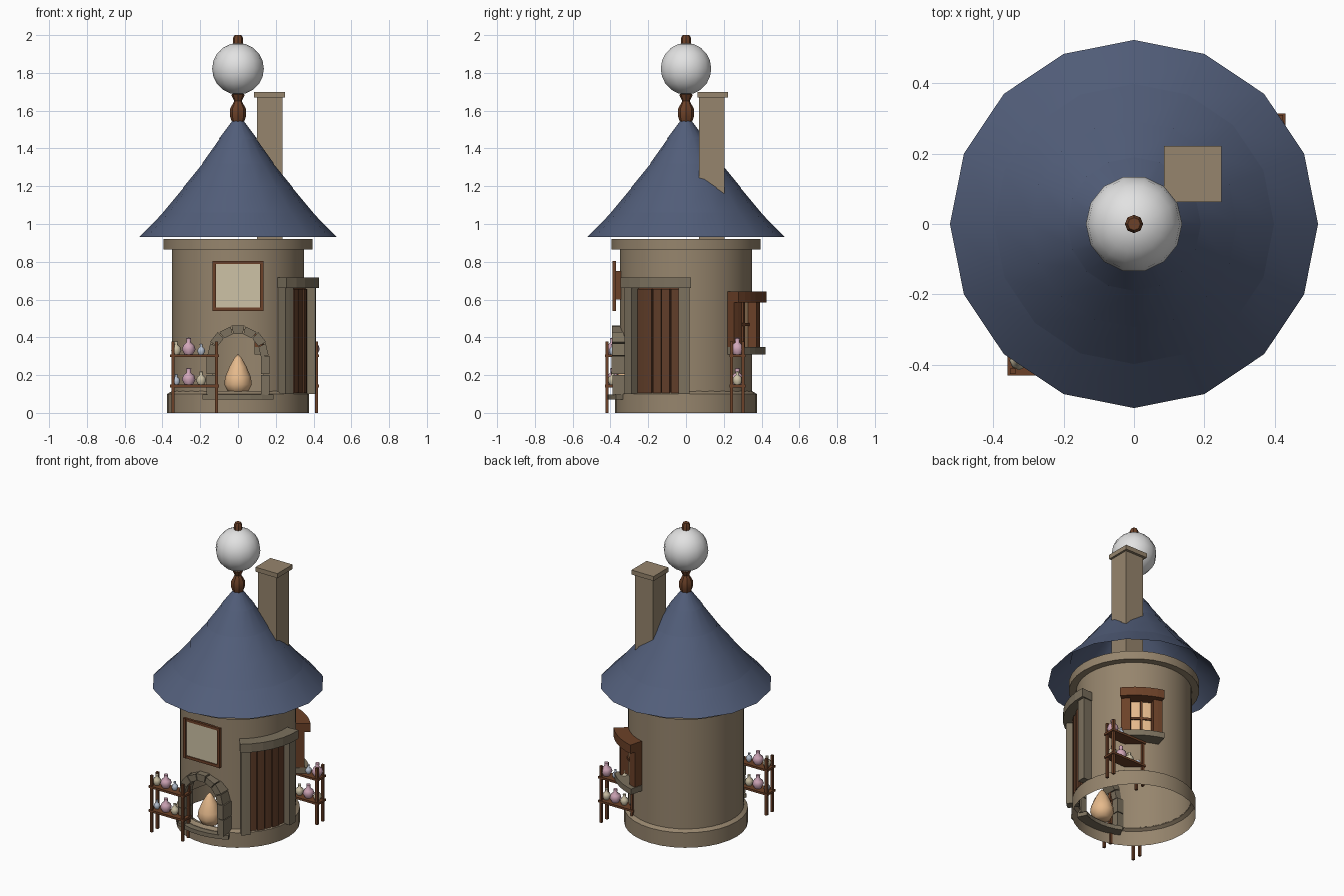
import bpy, bmesh, math
from math import sin, cos, pi, radians, hypot

if "Cube" in bpy.data.objects:
    bpy.data.objects.remove(bpy.data.objects["Cube"])


def material(name, r, g, b):
    lin = [((c / 255 + 0.055) / 1.055) ** 2.4 for c in (r, g, b)]
    m = bpy.data.materials.new(name)
    m.diffuse_color = (*lin, 1)
    m.use_nodes = True
    m.node_tree.nodes["Principled BSDF"].inputs["Base Color"].default_value = m.diffuse_color
    return m


WALL = material("plaster", 150, 133, 109)
ROOF = material("slate_blue", 82, 94, 122)
WOOD = material("red_brown_wood", 108, 65, 40)
DOOR = material("dark_wood", 96, 61, 41)
STONE = material("grey_stone", 124, 113, 94)
CREAM = material("cream", 205, 194, 166)
GLOW = material("peach_glow", 230, 186, 140)
WHITE = material("white", 226, 226, 226)
PINK = material("pink", 208, 166, 184)
BLUE = material("pale_blue", 184, 194, 210)


def finish(name, bm, mat, smooth=None):
    bmesh.ops.remove_doubles(bm, verts=bm.verts[:], dist=1e-5)
    bmesh.ops.recalc_face_normals(bm, faces=bm.faces[:])
    me = bpy.data.meshes.new(name)
    bm.to_mesh(me)
    bm.free()
    ob = bpy.data.objects.new(name, me)
    bpy.context.collection.objects.link(ob)
    me.materials.append(mat)
    if smooth:
        bpy.ops.object.select_all(action='DESELECT')
        ob.select_set(True)
        bpy.context.view_layer.objects.active = ob
        bpy.ops.object.shade_smooth_by_angle(angle=radians(smooth))
    return ob


def lathe(name, profile, sides, mat, smooth=50, loc=(0, 0, 0), skip=None):
    """Spin (radius, z) points about z; skip drops faces by their centre."""
    bm = bmesh.new()
    rings = [[bm.verts.new((loc[0] + r * cos(2 * pi * i / sides),
                            loc[1] + r * sin(2 * pi * i / sides), loc[2] + z))
              for i in range(sides)] for r, z in profile]
    for a, b in zip(rings, rings[1:]):
        for i in range(sides):
            j = (i + 1) % sides
            f = bm.faces.new((a[i], a[j], b[j], b[i]))
            if skip and skip(f.calc_center_median()):
                bm.faces.remove(f)
    return finish(name, bm, mat, smooth)


def prism(name, ring_a, ring_b, mat):
    """Join two matching outlines into a solid."""
    bm = bmesh.new()
    a = [bm.verts.new(p) for p in ring_a]
    b = [bm.verts.new(p) for p in ring_b]
    n = len(a)
    bm.faces.new(a)
    bm.faces.new(b)
    for i in range(n):
        bm.faces.new((a[i], a[(i + 1) % n], b[(i + 1) % n], b[i]))
    return finish(name, bm, mat)


def box(name, x0, x1, y0, y1, z0, z1, mat):
    o = [(x0, y0), (x1, y0), (x1, y1), (x0, y1)]
    return prism(name, [(x, y, z0) for x, y in o], [(x, y, z1) for x, y in o], mat)


def arc(name, az, half, r0, r1, z0, z1, mat, n=6):
    """Block curved around the tower, az and half in degrees."""
    t = [radians(az - half + 2 * half * i / n) for i in range(n + 1)]
    o = [(r1 * cos(a), r1 * sin(a)) for a in t] + [(r0 * cos(a), r0 * sin(a)) for a in reversed(t)]
    return prism(name, [(x, y, z0) for x, y in o], [(x, y, z1) for x, y in o], mat)


# tower wall, open below, with an arched hole for the fireplace
def in_hearth(c):
    if c.y > 0 or c.z < 0.11:
        return False
    return abs(c.x) < 0.14 if c.z < 0.3 else hypot(c.x, c.z - 0.3) < 0.142


rows = 37
lathe("tower_wall", [(0.35, 0.11 + 0.81 * i / rows) for i in range(rows + 1)], 64, WALL, 30, skip=in_hearth)
lathe("tower_base", [(0.375, 0), (0.375, 0.1), (0.35, 0.115)], 32, WALL, 30)
lathe("cornice", [(0.35, 0.865), (0.395, 0.865), (0.395, 0.92), (0.35, 0.92)], 32, WALL, 30)

# roof tiers, open underneath
tiers = [(0.523, 0.93), (0.398, 1.06), (0.293, 1.19), (0.19, 1.32), (0.102, 1.45), (0.035, 1.545)]
for i, ((r0, z0), (r1, z1)) in enumerate(zip(tiers, tiers[1:])):
    lathe(f"roof_tier_{i}", [(r0, z0), (r1 - 0.01, z1 + 0.008)], 16, ROOF, 40)

# chimney
box("chimney", 0.10, 0.235, 0.07, 0.205, 0.9, 1.675, WALL)
box("chimney_cap", 0.085, 0.248, 0.062, 0.222, 1.67, 1.70, WALL)

# finial with globe
lathe("finial_stem", [(0, 1.53), (0.03, 1.535), (0.042, 1.57), (0.042, 1.61), (0.02, 1.65),
                      (0.036, 1.685), (0, 1.70)], 8, WOOD, 30)
lathe("globe", [(0.137 * sin(pi * i / 10), 1.822 - 0.137 * cos(pi * i / 10)) for i in range(11)], 14, WHITE)
lathe("finial_knob", [(0, 1.945), (0.026, 1.95), (0.026, 1.985), (0.018, 2.0), (0, 2.0)], 8, WOOD, 30)

# fireplace: wedge arch, side stones, hearth slab and flame
n = 7
for i in range(n):
    a, b = pi * (i + 0.04) / n, pi * (i + 0.96) / n
    out = 0.167 if i % 2 else 0.162
    o = [(r * cos(t), 0.3 + r * sin(t)) for r, t in ((0.12, a), (out, a), (out, b), (0.12, b))]
    prism("arch_stone", [(x, -0.393, z) for x, z in o], [(x, -0.31, z) for x, z in o], STONE)
for s in (-1, 1):
    x0, x1 = sorted((s * 0.122, s * 0.167))
    box("fireplace_lower_stone", x0, x1, -0.39, -0.30, 0.095, 0.2, STONE)
    box("fireplace_upper_stone", x0, x1, -0.395, -0.30, 0.205, 0.3, STONE)
arc("hearth_slab", -90, 27, 0.31, 0.415, 0.07, 0.097, STONE)
lathe("flame", [(0, 0.1), (0.05, 0.105), (0.073, 0.15), (0.068, 0.19), (0.045, 0.245),
                (0.02, 0.29), (0, 0.312)], 10, GLOW, 60, loc=(0, -0.30, 0))

# door with planks, posts and lintel
D = -25
arc("door_panel", D, 20, 0.34, 0.358, 0.1, 0.66, DOOR)
for i in range(5):
    arc("door_plank", D + (i - 2) * 8, 3.6, 0.35, 0.372 if i % 2 else 0.366, 0.105, 0.655, DOOR, 2)
for s in (-1, 1):
    arc("door_post", D + s * 23.5, 4, 0.335, 0.412, 0.1, 0.665, STONE, 2)
arc("door_lintel", D, 28.5, 0.335, 0.43, 0.66, 0.717, STONE)

# hanging front panel
box("panel_mount", -0.06, 0.06, -0.372, -0.34, 0.6, 0.75, WOOD)
box("panel_face", -0.12, 0.12, -0.38, -0.372, 0.555, 0.79, CREAM)
for s in (-1, 1):
    x0, x1 = sorted((s * 0.116, s * 0.136))
    box("panel_side_frame", x0, x1, -0.388, -0.37, 0.54, 0.805, WOOD)
for z in (0.54, 0.787):
    box("panel_cross_frame", -0.136, 0.136, -0.386, -0.37, z, z + 0.018, WOOD)

# window with hood, posts, bars and sill
W = 57
arc("window_glass", W, 12, 0.345, 0.357, 0.34, 0.59, GLOW)
arc("window_upright_bar", W, 1, 0.35, 0.368, 0.34, 0.59, WOOD, 2)
arc("window_cross_bar", W, 12, 0.35, 0.366, 0.46, 0.475, WOOD)
for s in (-1, 1):
    arc("window_post", W + s * 14, 4, 0.335, 0.405, 0.35, 0.59, WOOD, 2)
arc("window_hood", W, 18, 0.335, 0.44, 0.585, 0.643, WOOD)
arc("window_sill", W, 18, 0.335, 0.435, 0.31, 0.348, STONE)

# pots on plank shelves
SIZE = {CREAM: (0.027, 0.072), PINK: (0.036, 0.09), BLUE: (0.021, 0.058)}


def pot(mat, x, y, z):
    r, h = SIZE[mat]
    lathe("pot", [(0, 0), (0.6 * r, 0), (r, 0.3 * h), (0.8 * r, 0.55 * h), (0.3 * r, 0.72 * h),
                  (0.38 * r, 0.95 * h), (0, h)], 8, mat, 60, loc=(x, y, z))


def shelf(cx, cy, top, bottom, side):
    """side picks the end from which the pots are counted."""
    for x in (cx - 0.115, cx + 0.115):
        for y in (cy - 0.03, cy + 0.03):
            box("shelf_post", x - 0.008, x + 0.008, y - 0.008, y + 0.008, 0, 0.378, WOOD)
    for z, pots in ((0.295, top), (0.135, bottom)):
        box("shelf_board", cx - 0.13, cx + 0.13, cy - 0.042, cy + 0.042, z, z + 0.014, WOOD)
        for i, m in enumerate(pots):
            pot(m, cx + side * (0.097 - 0.066 * i), cy, z + 0.014)


shelf(-0.23, -0.388, (CREAM, PINK, BLUE), (BLUE, PINK, CREAM), -1)
shelf(0.30, 0.272, (PINK, BLUE, CREAM), (CREAM, PINK, CREAM, BLUE), 1)
